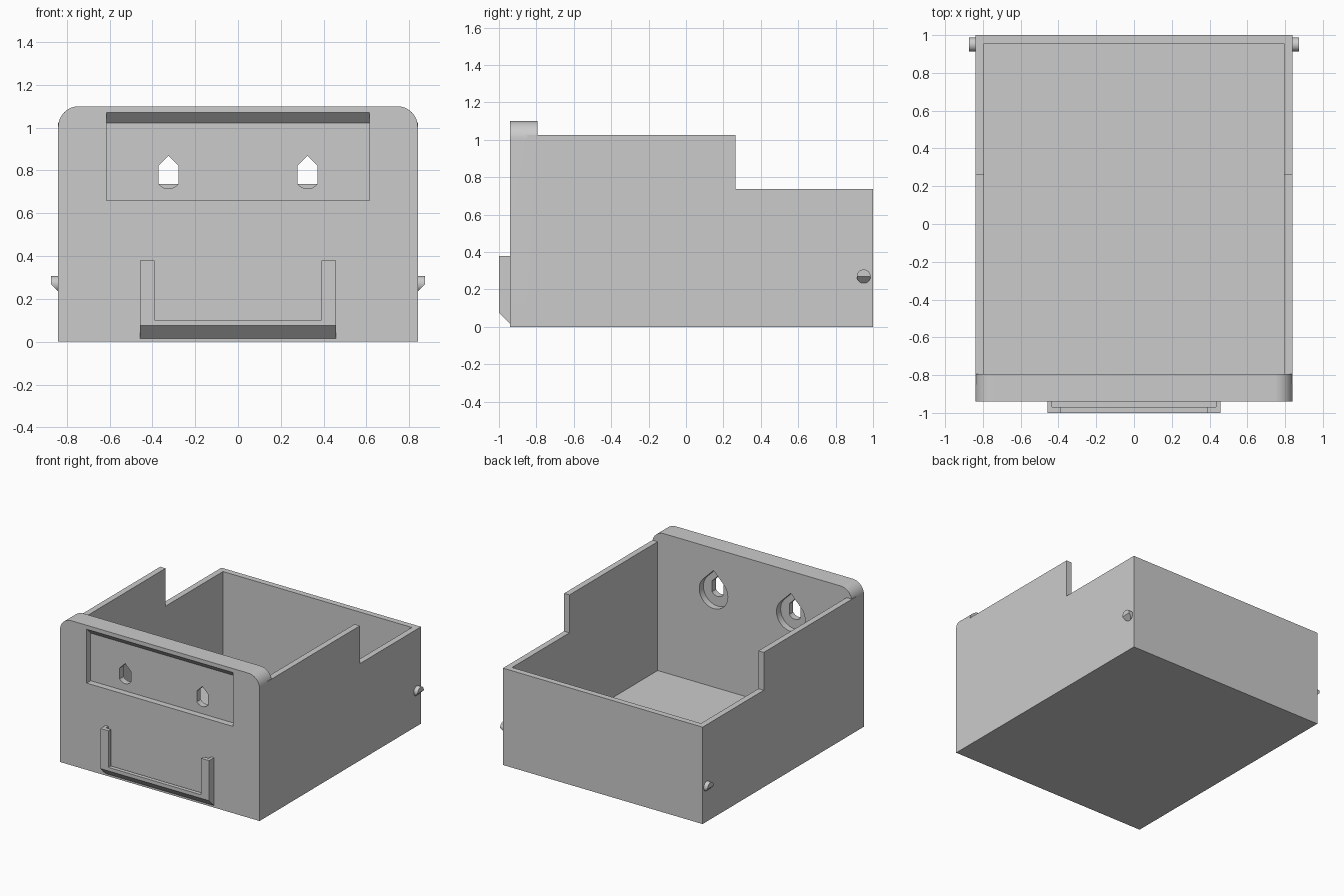
import bpy, bmesh
from math import sin, cos, pi, radians, asin

if "Cube" in bpy.data.objects:
    bpy.data.objects.remove(bpy.data.objects["Cube"])

grey = bpy.data.materials.new("plain_grey")
grey.use_nodes = True
COLOUR = (0.6, 0.6, 0.6, 1)
grey.diffuse_color = COLOUR
grey.node_tree.nodes["Principled BSDF"].inputs["Base Color"].default_value = COLOUR


def prism(name, points, axis, start, end):
    """Extrude a (y, z) profile along X or an (x, z) profile along Y."""
    def place(p, d):
        return (d, p[0], p[1]) if axis == "X" else (p[0], d, p[1])
    bm = bmesh.new()
    near = [bm.verts.new(place(p, start)) for p in points]
    far = [bm.verts.new(place(p, end)) for p in points]
    bm.faces.new(near)
    bm.faces.new(far[::-1])
    n = len(points)
    for i in range(n):
        j = (i + 1) % n
        bm.faces.new((near[j], near[i], far[i], far[j]))
    bmesh.ops.recalc_face_normals(bm, faces=bm.faces)
    mesh = bpy.data.meshes.new(name)
    bm.to_mesh(mesh)
    bm.free()
    mesh.materials.append(grey)
    obj = bpy.data.objects.new(name, mesh)
    bpy.context.collection.objects.link(obj)
    return obj


def rect(a0, a1, z0, z1):
    return [(a0, z0), (a1, z0), (a1, z1), (a0, z1)]


def arc(cx, cz, r, a0, a1, steps):
    return [(cx + r * cos(a0 + (a1 - a0) * i / steps),
             cz + r * sin(a0 + (a1 - a0) * i / steps)) for i in range(steps + 1)]


def combine(obj, tool, operation="DIFFERENCE"):
    """Apply a boolean and discard the tool object."""
    mod = obj.modifiers.new("boolean", "BOOLEAN")
    mod.operation = operation
    mod.solver = "EXACT"
    mod.object = tool
    bpy.context.view_layer.update()
    graph = bpy.context.evaluated_depsgraph_get()
    mesh = bpy.data.meshes.new_from_object(obj.evaluated_get(graph))
    obj.modifiers.clear()
    obj.data = mesh
    bpy.data.objects.remove(tool)


W, FRONT, BACK, INNER = 0.84, -0.94, 1.0, -0.795
WALL = 0.045

# Open bin with stepped side walls
body = prism("bin_body", [(-0.85, 0), (BACK, 0), (BACK, 0.737), (0.265, 0.737),
                          (0.265, 1.025), (-0.85, 1.025)], "X", -W, W)
combine(body, prism("cavity", rect(-0.9, BACK - WALL, WALL, 1.5), "X",
                    WALL - W, W - WALL))

# Thick front plate with rounded top corners
R = 0.095
plate = prism("front_plate", [(-W, 0), (W, 0)]
              + arc(W - R, 1.1 - R, R, 0, pi / 2, 12)
              + arc(R - W, 1.1 - R, R, pi / 2, pi, 12), "Y", FRONT, INNER)
combine(body, plate, "UNION")

# Label recess with sloping top
combine(body, prism("recess", [(-0.96, 0.66), (-0.892, 0.66), (-0.892, 1.022),
                               (-0.96, 1.09)], "X", -0.615, 0.615))

# Keyhole slots with teardrop pockets behind
half = 0.047
low = asin(half / 0.058)
for x in (-0.325, 0.325):
    slot = arc(x, 0.773, 0.058, -pi / 2 - low, -pi / 2 + low, 10)
    slot += [(x + half, 0.821), (x, 0.868), (x - half, 0.821)]
    combine(body, prism("slot", slot, "Y", -1.0, -0.7))
    r = 0.12
    tear = arc(x, 0.762, r, -1.25 * pi, pi / 4, 36) + [(x, 0.762 + r * 2 ** 0.5)]
    combine(body, prism("pocket", tear, "Y", INNER - 0.05, -0.7))

# U-shaped card holder with a retaining lip
holder = prism("card_holder", [(-1, 0.38), (-1, 0.075), (FRONT, 0.015),
                               (-0.93, 0.015), (-0.93, 0.38)], "X", -0.457, 0.457)
combine(holder, prism("opening", rect(-0.39, 0.39, 0.102, 0.5), "Y", -1.1, -0.9))
combine(holder, prism("groove", rect(-0.433, 0.433, 0.075, 0.5), "Y", -0.97, -0.9))

# Side pegs with undersides cut at a slope
pegs = []
for side, label in ((1, "left_peg"), (-1, "right_peg")):
    peg = prism(label, arc(0.95, 0.27, 0.037, 0, 2 * pi * 31 / 32, 31), "X",
                side * 0.82, side * 0.95)
    keep = [(0.8, 0.2), (0.805, 0.2), (0.873, 0.268), (0.873, 0.35), (0.8, 0.35)]
    combine(peg, prism("peg_shape", [(side * x, z) for x, z in keep], "Y", 0.88, 1.02),
            "INTERSECT")
    pegs.append(peg)

# Smooth the rounded surfaces while keeping edges sharp
for obj in bpy.context.view_layer.objects:
    obj.select_set(False)
for obj in [body, holder] + pegs:
    obj.select_set(True)
bpy.context.view_layer.objects.active = body
bpy.ops.object.shade_smooth_by_angle(angle=radians(30))
